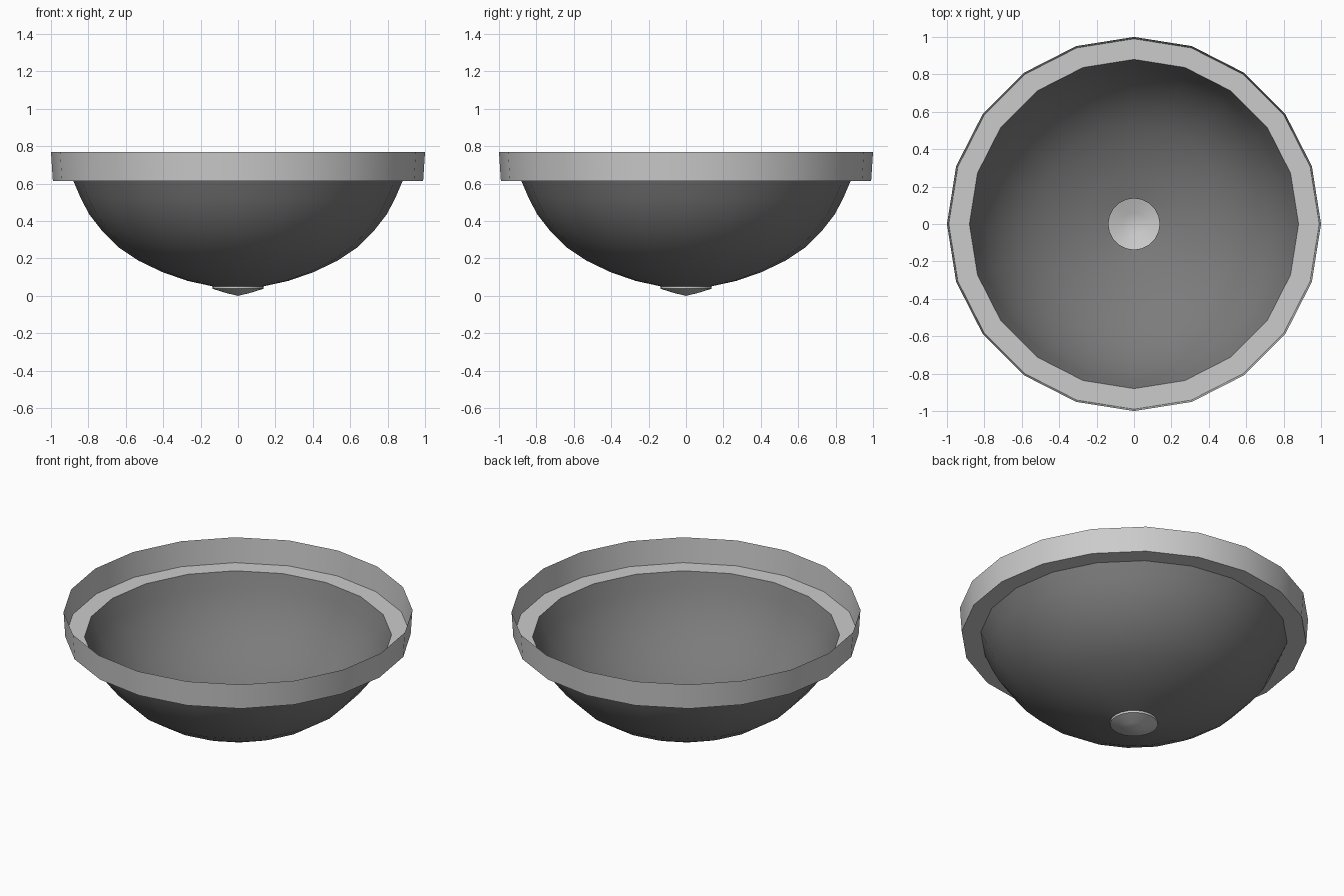
import bpy, bmesh
from math import cos, sin, pi

if "Cube" in bpy.data.objects:
    bpy.data.objects.remove(bpy.data.objects["Cube"])

SIDES = 20


def grey(name, v):
    mat = bpy.data.materials.new(name)
    mat.diffuse_color = (v, v, v, 1)
    mat.use_nodes = True
    mat.node_tree.nodes["Principled BSDF"].inputs["Base Color"].default_value = mat.diffuse_color
    return mat


def lathe(name, profile, mat):
    """Revolve (radius, z) points into an open sheet; radius 0 makes a tip."""
    bm = bmesh.new()
    rings = []
    for r, z in profile:
        n = SIDES if r > 0 else 1
        rings.append([bm.verts.new((r * cos(2 * pi * i / SIDES),
                                    r * sin(2 * pi * i / SIDES), z)) for i in range(n)])
    for a, b in zip(rings, rings[1:]):
        for i in range(SIDES):
            j = (i + 1) % SIDES
            if len(b) == 1:
                bm.faces.new((a[j], a[i], b[0]))
            else:
                bm.faces.new((a[j], a[i], b[i], b[j]))
    mesh = bpy.data.meshes.new(name)
    bm.to_mesh(mesh)
    bm.free()
    mesh.materials.append(mat)
    obj = bpy.data.objects.new(name, mesh)
    bpy.context.collection.objects.link(obj)
    bpy.ops.object.select_all(action='DESELECT')
    bpy.context.view_layer.objects.active = obj
    obj.select_set(True)
    bpy.ops.object.shade_smooth_by_angle(angle=pi / 6)
    return obj


light = grey("light_grey", 0.55)
dark = grey("dark_grey", 0.2)

# Upright rim with its inner ledge
lathe("rim", [(1.0, 0.77), (0.99, 0.614), (0.88, 0.614)], light)

# Round basin, open at the bottom
lathe("basin", [
    (0.88, 0.614), (0.84, 0.52), (0.795, 0.435), (0.725, 0.345), (0.64, 0.26),
    (0.53, 0.187), (0.405, 0.127), (0.27, 0.08), (0.137, 0.051)], dark)

# Shallow conical drain under the opening
lathe("drain", [(0.137, 0.051), (0.137, 0.038), (0.06, 0.014), (0.0, 0.0)], light)
